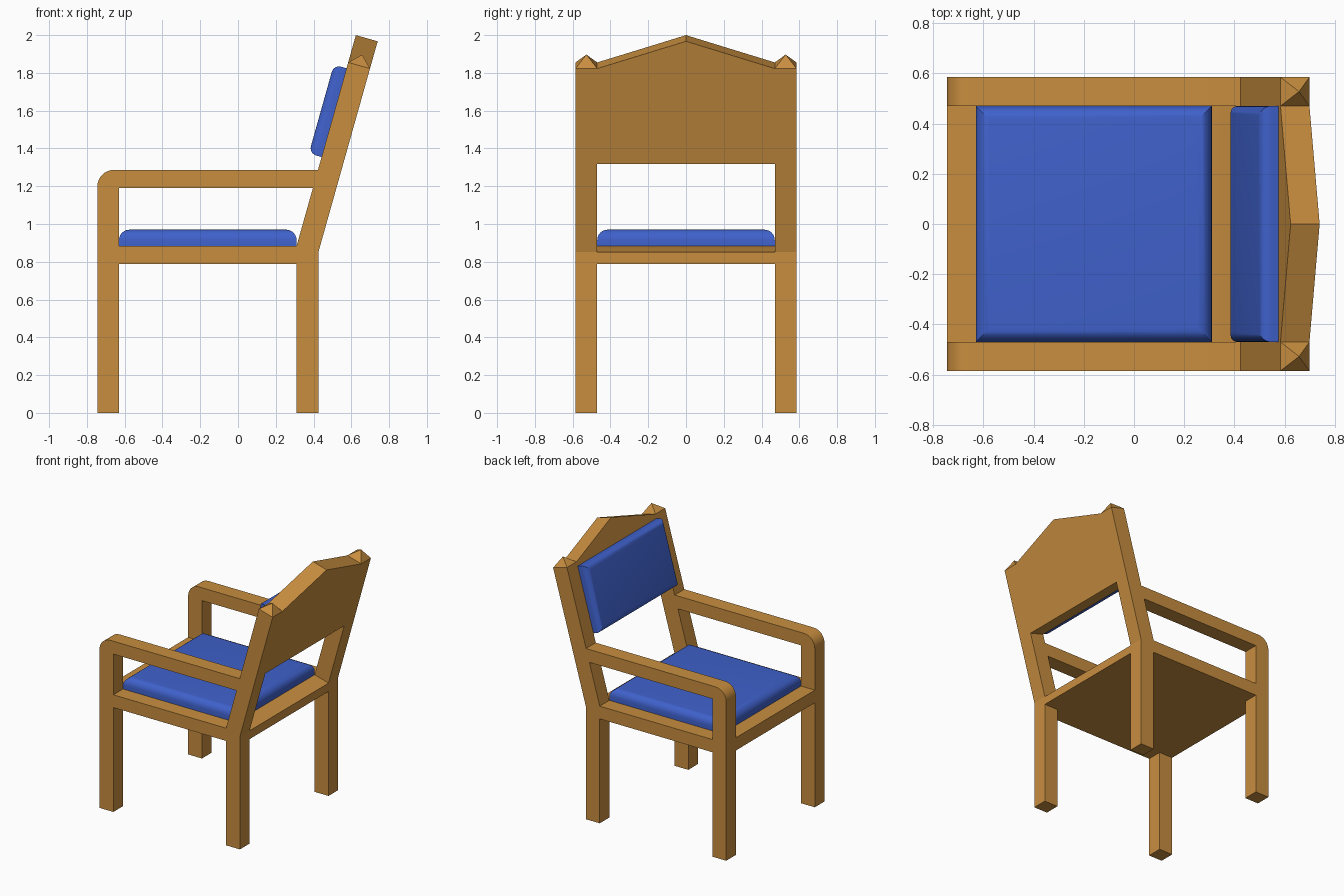
import bpy, bmesh, math
from mathutils import Vector

if "Cube" in bpy.data.objects:
    bpy.data.objects.remove(bpy.data.objects["Cube"])

OUT, INN = 0.585, 0.47                        # outer / inner half width
F0, F1, B0, B1 = -0.745, -0.63, 0.31, 0.4255  # front and back leg x limits
SEAT_Z = 0.883
TH = 0.12                                     # post thickness
ANG = math.radians(15.7)
UP = Vector((math.sin(ANG), 0, math.cos(ANG)))     # along the tilted back
REAR = Vector((math.cos(ANG), 0, -math.sin(ANG)))  # through the tilted back
BASE = Vector((B0, 0, SEAT_Z))


def material(name, color):
    m = bpy.data.materials.new(name)
    m.diffuse_color = (*color, 1)
    m.use_nodes = True
    m.node_tree.nodes["Principled BSDF"].inputs["Base Color"].default_value = m.diffuse_color
    return m


WOOD = material("wood", (0.58, 0.27, 0.05))
FABRIC = material("blue_fabric", (0.05, 0.12, 0.60))


def back(s, t, y):
    """Point s up the tilted back, t behind its front face, at width y."""
    return BASE + UP * s + REAR * t + Vector((0, y, 0))


def prism(name, points, vec, mat, round_cap=0, peak=None, mirror=False):
    """Extrude a polygon; optionally round the cap's rim or poke it to a peak."""
    bm = bmesh.new()
    face = bm.faces.new([bm.verts.new(p) for p in points])
    geom = bmesh.ops.extrude_face_region(bm, geom=[face])["geom"]
    verts = [g for g in geom if isinstance(g, bmesh.types.BMVert)]
    cap = [g for g in geom if isinstance(g, bmesh.types.BMFace)][0]
    bmesh.ops.translate(bm, verts=verts, vec=vec)
    if round_cap:
        bmesh.ops.bevel(bm, geom=list(cap.edges), offset=round_cap, segments=6,
                        profile=0.5, affect='EDGES')
    if peak:
        tip = bmesh.ops.poke(bm, faces=[cap])["verts"][0]
        tip.co += peak
    bmesh.ops.recalc_face_normals(bm, faces=bm.faces[:])
    me = bpy.data.meshes.new(name)
    bm.to_mesh(me)
    bm.free()
    me.materials.append(mat)
    ob = bpy.data.objects.new(name, me)
    bpy.context.collection.objects.link(ob)
    if mirror:
        mod = ob.modifiers.new("mirror", 'MIRROR')
        mod.use_axis = (False, True, False)
        mod.use_mirror_merge = False
    bpy.ops.object.select_all(action='DESELECT')
    ob.select_set(True)
    bpy.context.view_layer.objects.active = ob
    bpy.ops.object.shade_smooth_by_angle(angle=math.radians(25))
    return ob


def rect(x0, x1, y0, y1, z):
    return [(x0, y0, z), (x1, y0, z), (x1, y1, z), (x0, y1, z)]


# Seat frame with its slanted rear lip
rear_lip = SEAT_Z - TH * math.sin(ANG)
seat = [(F0, 0.787), (B1, 0.787), (B1, rear_lip), (B0, SEAT_Z), (F0, SEAT_Z)]
prism("seat", [(x, -OUT, z) for x, z in seat], (0, 2 * OUT, 0), WOOD)

# Legs
prism("front_leg", rect(F0, F1, INN, OUT, 0), (0, 0, 0.787), WOOD, mirror=True)
prism("back_leg", rect(B0, B1, INN, OUT, 0), (0, 0, 0.787), WOOD, mirror=True)

# Armrest and its upright, with a rounded front corner
slope = math.tan(ANG)
top, low, r = 1.287, 1.19, 0.09
arm = [(F0, SEAT_Z), (F1, SEAT_Z), (F1, low),
       (B0 + (low - SEAT_Z) * slope, low), (B0 + (top - SEAT_Z) * slope, top)]
for i in range(9):
    a = math.pi / 2 * (1 + i / 8)
    arm.append((F0 + r + r * math.cos(a), top - r + r * math.sin(a)))
prism("armrest", [(x, INN, z) for x, z in arm], (0, OUT - INN, 0), WOOD, mirror=True)

# Tilted back posts with pyramid tips
post = [back(0, 0, INN), back(0, TH, INN), back(0, TH, OUT), back(0, 0, OUT)]
prism("back_post", post, UP * 1.01, WOOD, peak=UP * 0.06, mirror=True)

# Gabled back panel
panel = [(0.485, -INN), (0.485, INN), (1.01, INN), (1.16, 0), (1.01, -INN)]
prism("back_panel", [back(s, 0, y) for s, y in panel], REAR * TH, WOOD)

# Cushions
prism("seat_cushion", rect(F1, B0, -INN, INN, SEAT_Z), (0, 0, 0.087), FABRIC,
      round_cap=0.055)
pad = [back(s, 0, y) for s, y in ((0.49, -INN), (0.49, INN), (0.978, INN), (0.978, -INN))]
prism("back_cushion", pad, REAR * -0.07, FABRIC, round_cap=0.04)
